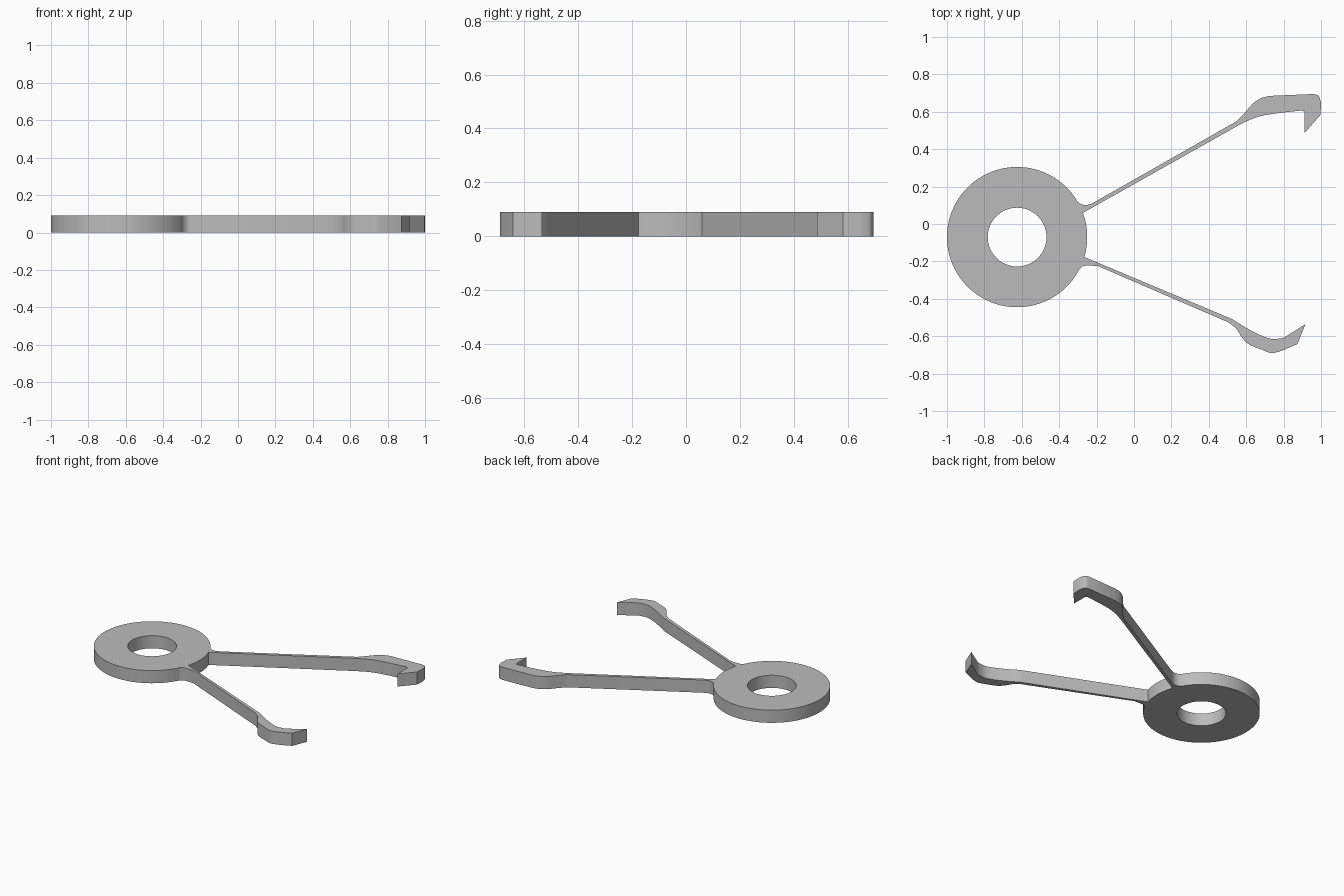
import bpy
import bmesh
import math
from mathutils import Vector
from mathutils.interpolate import poly_3d_calc  # noqa: F401

THICKNESS = 0.09
CENTRE = Vector((-0.625, -0.07))
OUTER, INNER = 0.375, 0.157
SEGMENTS = 96

default = bpy.data.objects.get("Cube")
if default:
    bpy.data.objects.remove(default)

grey = bpy.data.materials.new("plain grey")
grey.use_nodes = True
colour = (0.5, 0.5, 0.5, 1.0)
grey.diffuse_color = colour
grey.node_tree.nodes["Principled BSDF"].inputs["Base Color"].default_value = colour


def finish(name, bm):
    """Turn a bmesh into a smooth-shaded grey object with sharp edges kept."""
    bmesh.ops.recalc_face_normals(bm, faces=bm.faces)
    mesh = bpy.data.meshes.new(name)
    bm.to_mesh(mesh)
    bm.free()
    mesh.materials.append(grey)
    obj = bpy.data.objects.new(name, mesh)
    bpy.context.collection.objects.link(obj)
    bpy.ops.object.select_all(action="DESELECT")
    obj.select_set(True)
    bpy.context.view_layer.objects.active = obj
    bpy.ops.object.shade_smooth_by_angle(angle=math.radians(30))
    return obj


def on_rim(angle):
    """Point on the outer edge of the ring, angle in degrees."""
    a = math.radians(angle)
    return tuple(CENTRE + OUTER * Vector((math.cos(a), math.sin(a))))


def smooth_run(points, steps=4):
    """Round off a run of points with a spline that passes through each one."""
    pts = [Vector(p) for p in points]
    if len(pts) < 3:
        return pts
    ends = [2 * pts[0] - pts[1]] + pts + [2 * pts[-1] - pts[-2]]
    result = []
    for a, b, c, d in zip(ends, ends[1:], ends[2:], ends[3:]):
        for i in range(steps):
            t = i / steps
            result.append(0.5 * (2 * b + (c - a) * t
                                 + (2 * a - 5 * b + 4 * c - d) * t ** 2
                                 + (3 * b - a - 3 * c + d) * t ** 3))
    return result + [pts[-1]]


def flat_arm(name, runs):
    """Extrude an outline whose runs are joined by straight edges."""
    bm = bmesh.new()
    outline = [p for run in runs for p in smooth_run(run)]
    face = bm.faces.new([bm.verts.new((p.x, p.y, 0)) for p in outline])
    lifted = bmesh.ops.extrude_face_region(bm, geom=[face], use_keep_orig=True)
    top = [v for v in lifted["geom"] if isinstance(v, bmesh.types.BMVert)]
    bmesh.ops.translate(bm, verts=top, vec=(0, 0, THICKNESS))
    return finish(name, bm)


# Ring: a rectangular section swept round its own centre
bm = bmesh.new()
loops = []
for i in range(SEGMENTS):
    a = math.tau * i / SEGMENTS
    loops.append([bm.verts.new((CENTRE.x + r * math.cos(a), CENTRE.y + r * math.sin(a), z))
                  for r, z in ((INNER, 0), (OUTER, 0), (OUTER, THICKNESS), (INNER, THICKNESS))])
for i, loop in enumerate(loops):
    after = loops[(i + 1) % SEGMENTS]
    for j in range(4):
        k = (j + 1) % 4
        bm.faces.new((loop[j], loop[k], after[k], after[j]))
finish("ring", bm)

# Back arm: filleted root, thin shaft and square-ended hook
flat_arm("back_arm", [
    [on_rim(20.2)],
    [on_rim(30), (-0.28, 0.105), (-0.25, 0.102), (-0.217, 0.114)],
    [(0.55, 0.55), (0.596, 0.599), (0.639, 0.647), (0.682, 0.674), (0.73, 0.685)],
    [(0.96, 0.695), (0.987, 0.685), (1.0, 0.65)],
    [(0.997, 0.583)],
    [(0.912, 0.487)],
    [(0.912, 0.6), (0.896, 0.607)],
    [(0.778, 0.594), (0.682, 0.578), (0.618, 0.556), (0.56, 0.528)],
])

# Front arm: filleted root, thin shaft and pointed hook
flat_arm("front_arm", [
    [on_rim(-16.5)],
    [(0.5, -0.498), (0.535, -0.514), (0.596, -0.553), (0.682, -0.597),
     (0.74, -0.615), (0.799, -0.609)],
    [(0.917, -0.535)],
    [(0.874, -0.642)],
    [(0.79, -0.678), (0.735, -0.69), (0.685, -0.673), (0.612, -0.642),
     (0.575, -0.604), (0.548, -0.561), (0.505, -0.526)],
    [(-0.195, -0.224), (-0.238, -0.223), (-0.27, -0.225), on_rim(-27)],
])
